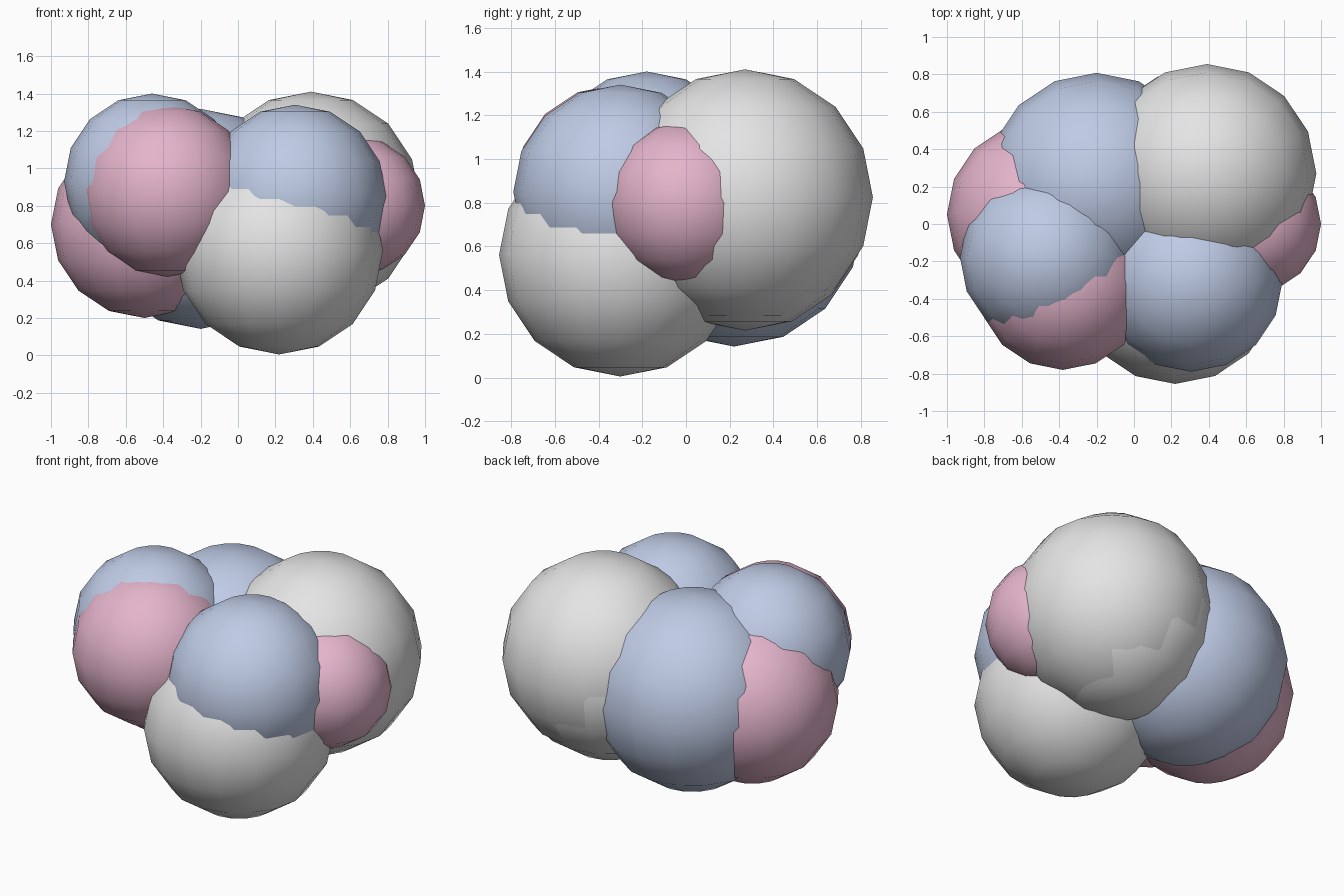
import bpy

cube = bpy.data.objects.get("Cube")
if cube:
    bpy.data.objects.remove(cube, do_unlink=True)


def make_material(name, rgb):
    mat = bpy.data.materials.new(name)
    mat.use_nodes = True
    colour = (*rgb, 1.0)
    mat.diffuse_color = colour
    mat.node_tree.nodes["Principled BSDF"].inputs["Base Color"].default_value = colour
    return mat


white = make_material("soft_white", (0.78, 0.78, 0.78))
blue = make_material("pale_blue", (0.52, 0.60, 0.79))
pink = make_material("pale_pink", (0.78, 0.46, 0.60))


def make_ball(name, mat, centre, radius):
    """Low-poly ball with smooth shading."""
    bpy.ops.mesh.primitive_uv_sphere_add(
        segments=16, ring_count=8, radius=radius, location=centre)
    ball = bpy.context.object
    ball.name = name
    ball.data.materials.append(mat)
    bpy.ops.object.shade_smooth()


# Cluster of overlapping balls
balls = [
    ("front_white_ball", white, (0.22, -0.30, 0.56), 0.555),
    ("back_white_ball", white, (0.39, 0.27, 0.825), 0.585),
    ("inner_white_ball", white, (0.34, 0.27, 0.775), 0.56),
    ("back_blue_ball", blue, (-0.20, 0.22, 0.73), 0.588),
    ("front_blue_ball", blue, (0.305, -0.30, 0.85), 0.49),
    ("top_blue_ball", blue, (-0.46, -0.18, 0.93), 0.47),
    ("front_pink_ball", pink, (-0.38, -0.32, 0.88), 0.46),
    ("right_pink_ball", pink, (-0.50, 0.05, 0.70), 0.50),
    ("left_pink_ball", pink, (0.63, 0.0, 0.80), 0.37),
]
for ball in balls:
    make_ball(*ball)
